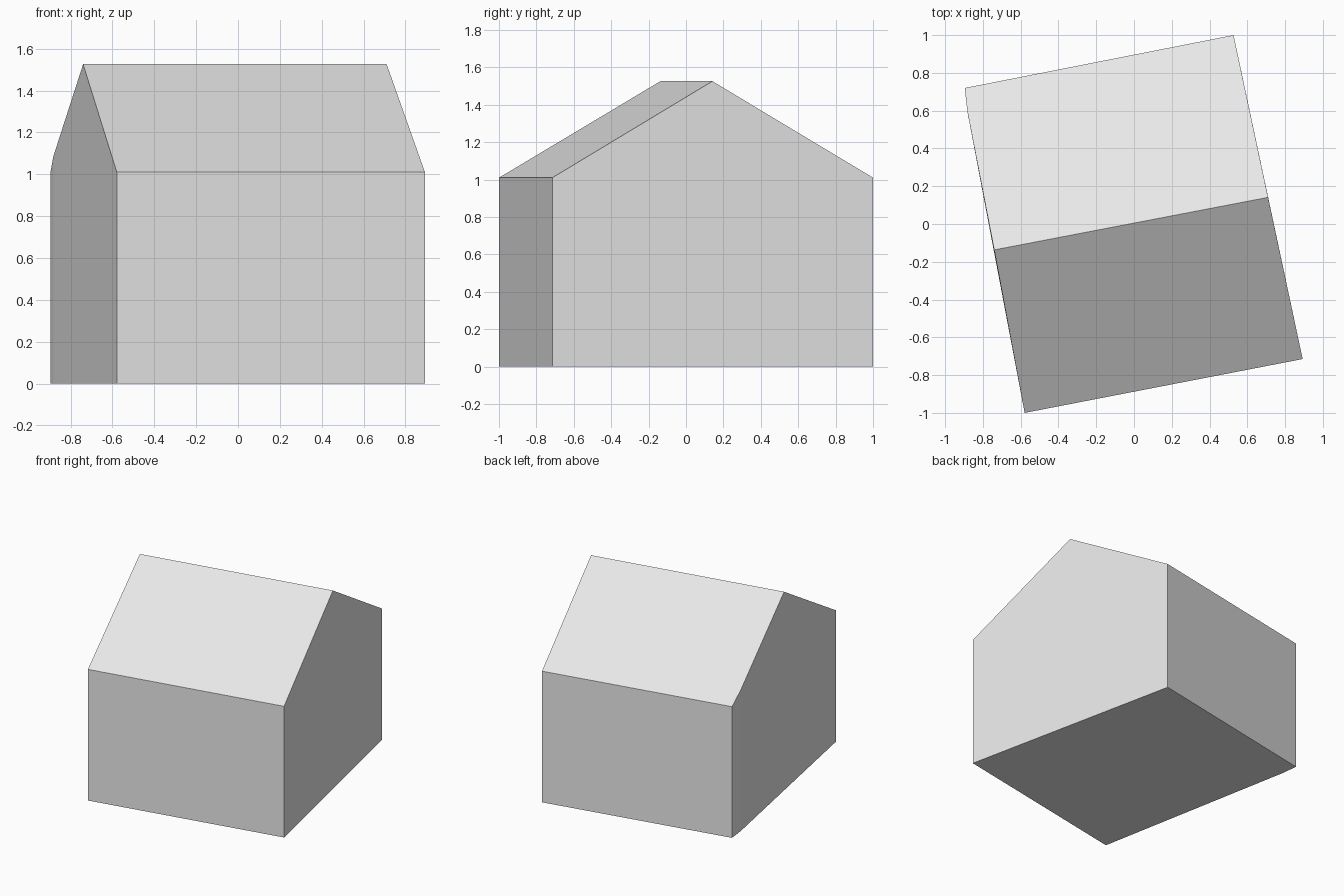
import bpy
import bmesh

cube = bpy.data.objects.get("Cube")
if cube:
    bpy.data.objects.remove(cube, do_unlink=True)

EAVE, RIDGE = 1.01, 1.526

grey = bpy.data.materials.new("plain grey")
grey.use_nodes = True
colour = (0.8, 0.8, 0.8, 1)
grey.diffuse_color = colour
grey.node_tree.nodes["Principled BSDF"].inputs["Base Color"].default_value = colour


def make_part(name, faces):
    """Build one object from lists of corner points, welding shared corners."""
    bm = bmesh.new()
    for corners in faces:
        bm.faces.new([bm.verts.new(c) for c in corners])
    bmesh.ops.remove_doubles(bm, verts=bm.verts, dist=0.0001)
    mesh = bpy.data.meshes.new(name)
    bm.to_mesh(mesh)
    bm.free()
    mesh.materials.append(grey)
    obj = bpy.data.objects.new(name, mesh)
    bpy.context.collection.objects.link(obj)


def at(point, z):
    return (*point, z)


# Turned footprint, with a slight bend in the right gable wall
front_right, front_left = (-0.579, -1.0), (0.893, -0.715)
back_left, back_right = (0.527, 1.0), (-0.896, 0.72)
bend = (-0.882, 0.594)
bend_top = at(bend, 1.086)
ridge_right, ridge_left = (-0.740, -0.137, RIDGE), (0.710, 0.141, RIDGE)


def wall(a, b):
    return [at(a, 0), at(b, 0), at(b, EAVE), at(a, EAVE)]


# Walls, gables and floor
left_gable = wall(front_left, back_left)
left_gable.insert(3, ridge_left)
right_gable = [at(bend, 0), at(front_right, 0), at(front_right, EAVE),
               ridge_right, bend_top]
corner_strip = [at(back_right, 0), at(bend, 0), bend_top, at(back_right, EAVE)]
floor = [at(p, 0) for p in (front_right, bend, back_right, back_left, front_left)]
make_part("walls", [wall(front_right, front_left), wall(back_left, back_right),
                    left_gable, right_gable, corner_strip, floor])

# Pitched roof
front_slope = [at(front_right, EAVE), at(front_left, EAVE), ridge_left, ridge_right]
back_slope = [at(back_left, EAVE), at(back_right, EAVE), bend_top,
              ridge_right, ridge_left]
make_part("roof", [front_slope, back_slope])
